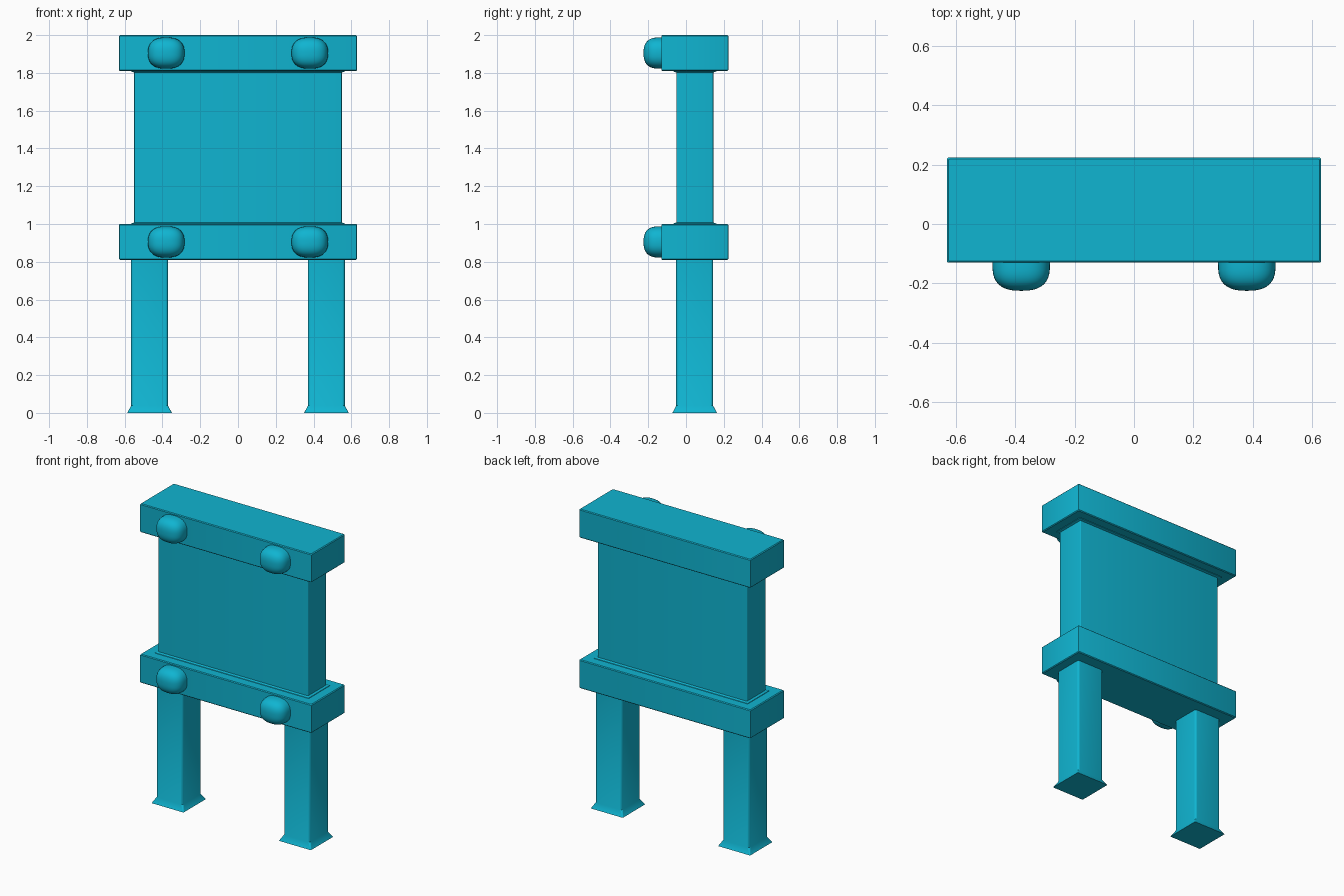
import bpy, bmesh, math

cube = bpy.data.objects.get("Cube")
if cube:
    bpy.data.objects.remove(cube)

teal = bpy.data.materials.new("teal")
teal.use_nodes = True
COLOUR = (0.005, 0.46, 0.64, 1)
teal.diffuse_color = COLOUR
teal.node_tree.nodes["Principled BSDF"].inputs["Base Color"].default_value = COLOUR


def finish(name, bm, angle):
    bmesh.ops.recalc_face_normals(bm, faces=bm.faces)
    mesh = bpy.data.meshes.new(name)
    bm.to_mesh(mesh)
    bm.free()
    mesh.materials.append(teal)
    obj = bpy.data.objects.new(name, mesh)
    bpy.context.collection.objects.link(obj)
    bpy.ops.object.select_all(action="DESELECT")
    obj.select_set(True)
    bpy.context.view_layer.objects.active = obj
    bpy.ops.object.shade_smooth_by_angle(angle=math.radians(angle))
    return obj


def loft(name, cx, cy, sections, steps=4):
    """Stack rounded rectangles given as (z, half width, half depth, corner radius)."""
    bm = bmesh.new()
    rings = []
    for z, hx, hy, r in sections:
        ring = []
        for corner, (sx, sy) in enumerate(((1, 1), (-1, 1), (-1, -1), (1, -1))):
            for i in range(steps + 1):
                a = (corner + i / steps) * math.pi / 2
                ring.append(bm.verts.new((cx + sx * (hx - r) + r * math.cos(a),
                                          cy + sy * (hy - r) + r * math.sin(a), z)))
        rings.append(ring)
    n = len(rings[0])
    for low, high in zip(rings, rings[1:]):
        for i in range(n):
            j = (i + 1) % n
            bm.faces.new((low[i], low[j], high[j], high[i]))
    bm.faces.new(rings[0])
    bm.faces.new(rings[-1])
    return finish(name, bm, 32)


def beam(name, z0, z1):
    b = 0.005
    loft(name, 0, 0.047, [(z0, 0.625, 0.172, b), (z0 + b, 0.63, 0.177, b),
                          (z1 - b, 0.63, 0.177, b), (z1, 0.625, 0.172, b)], 2)


def knob(name, x, z):
    """Squarish rounded peg, a sphere with its sides pushed out."""
    bm = bmesh.new()
    bmesh.ops.create_uvsphere(bm, u_segments=40, v_segments=24, radius=1)
    for v in bm.verts:
        px, pz, py = v.co
        ex, ey, ez = (math.copysign(abs(c) ** p, c)
                      for c, p in ((px, 0.8), (py, 0.66), (pz, 0.8)))
        v.co = (x + 0.097 * ex, -0.13 + 0.095 * ey, z + 0.083 * ez)
    return finish(name, bm, 60)


# Cross beams
beam("lower_beam", 0.81, 1.0)
beam("upper_beam", 1.81, 2.0)

# Panel with thin lips where it meets the beams
loft("panel", 0, 0.047, [(0.99, 0.57, 0.117, 0.004), (1.003, 0.565, 0.113, 0.004),
                         (1.008, 0.55, 0.098, 0.006), (1.802, 0.55, 0.098, 0.006),
                         (1.807, 0.565, 0.113, 0.004), (1.82, 0.57, 0.117, 0.004)])

# Legs with flared feet, and pegs on the beam fronts
for side, s in (("left", 1), ("right", -1)):
    loft(side + "_leg", s * 0.468, 0.046,
         [(0, 0.118, 0.118, 0.004), (0.038, 0.098, 0.098, 0.014),
          (0.82, 0.098, 0.098, 0.014)])
    for level, z in (("lower", 0.905), ("upper", 1.905)):
        knob(f"{level}_{side}_peg", s * 0.38, z)
